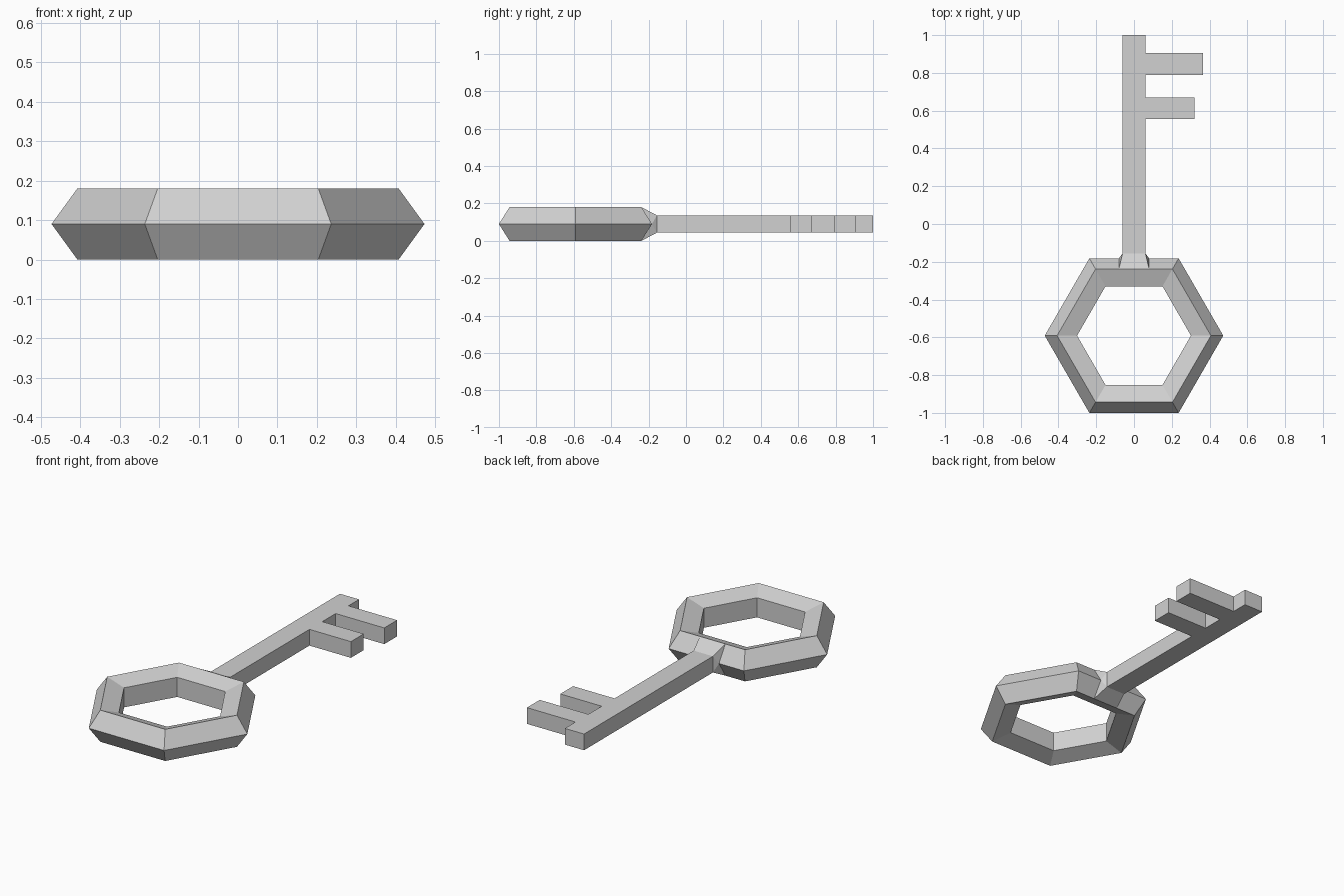
import bpy, bmesh
from mathutils import Vector

cube = bpy.data.objects.get("Cube")
if cube:
    bpy.data.objects.remove(cube, do_unlink=True)

# Single plain metal colour
metal = bpy.data.materials.new("grey_metal")
metal.use_nodes = True
colour = (0.64, 0.64, 0.64, 1)
metal.diffuse_color = colour
metal.node_tree.nodes["Principled BSDF"].inputs["Base Color"].default_value = colour

MID = 0.09            # height of the centre plane
HALF = 0.046          # half thickness of the shaft
WIDTH = 0.06          # half width of the shaft
RING_Y, MAJOR, MINOR = -0.591, 0.378, 0.0945
NECK_Y = -0.155       # where the neck meets the shaft


def add_object(name, bm):
    bmesh.ops.recalc_face_normals(bm, faces=bm.faces)
    mesh = bpy.data.meshes.new(name)
    bm.to_mesh(mesh)
    bm.free()
    mesh.materials.append(metal)
    obj = bpy.data.objects.new(name, mesh)
    bpy.context.collection.objects.link(obj)
    return obj


# Bow: hexagonal ring with a five-sided section
bpy.ops.mesh.primitive_torus_add(
    major_segments=6, minor_segments=5, major_radius=MAJOR,
    minor_radius=MINOR, location=(0, RING_Y, MID))
bow = bpy.context.object
bow.name = "bow_ring"
bow.data.materials.append(metal)

# Shaft and teeth: one outline, extruded upward
outline = [(-WIDTH, NECK_Y), (WIDTH, NECK_Y)]
for start, end, reach in [(0.555, 0.67, 0.32), (0.79, 0.905, 0.365)]:
    outline += [(WIDTH, start), (reach, start), (reach, end), (WIDTH, end)]
outline += [(WIDTH, 1), (-WIDTH, 1)]
bm = bmesh.new()
face = bm.faces.new([bm.verts.new((x, y, MID - HALF)) for x, y in outline])
extruded = bmesh.ops.extrude_face_region(bm, geom=[face])["geom"]
bmesh.ops.translate(bm, vec=Vector((0, 0, 2 * HALF)),
                    verts=[v for v in extruded if isinstance(v, bmesh.types.BMVert)])
add_object("shaft_and_teeth", bm)

# Neck: tapered block joining the shaft to the bow
bm = bmesh.new()
for side in (-1, 1):
    bm.verts.new((side * 0.08, -0.182, MID))
    for up in (-1, 1):
        bm.verts.new((side * 0.08, -0.238, MID + up * 0.09))
        bm.verts.new((side * WIDTH, NECK_Y, MID + up * HALF))
bmesh.ops.convex_hull(bm, input=bm.verts)
bmesh.ops.dissolve_limit(bm, angle_limit=0.02, verts=bm.verts, edges=bm.edges)
add_object("neck", bm)
